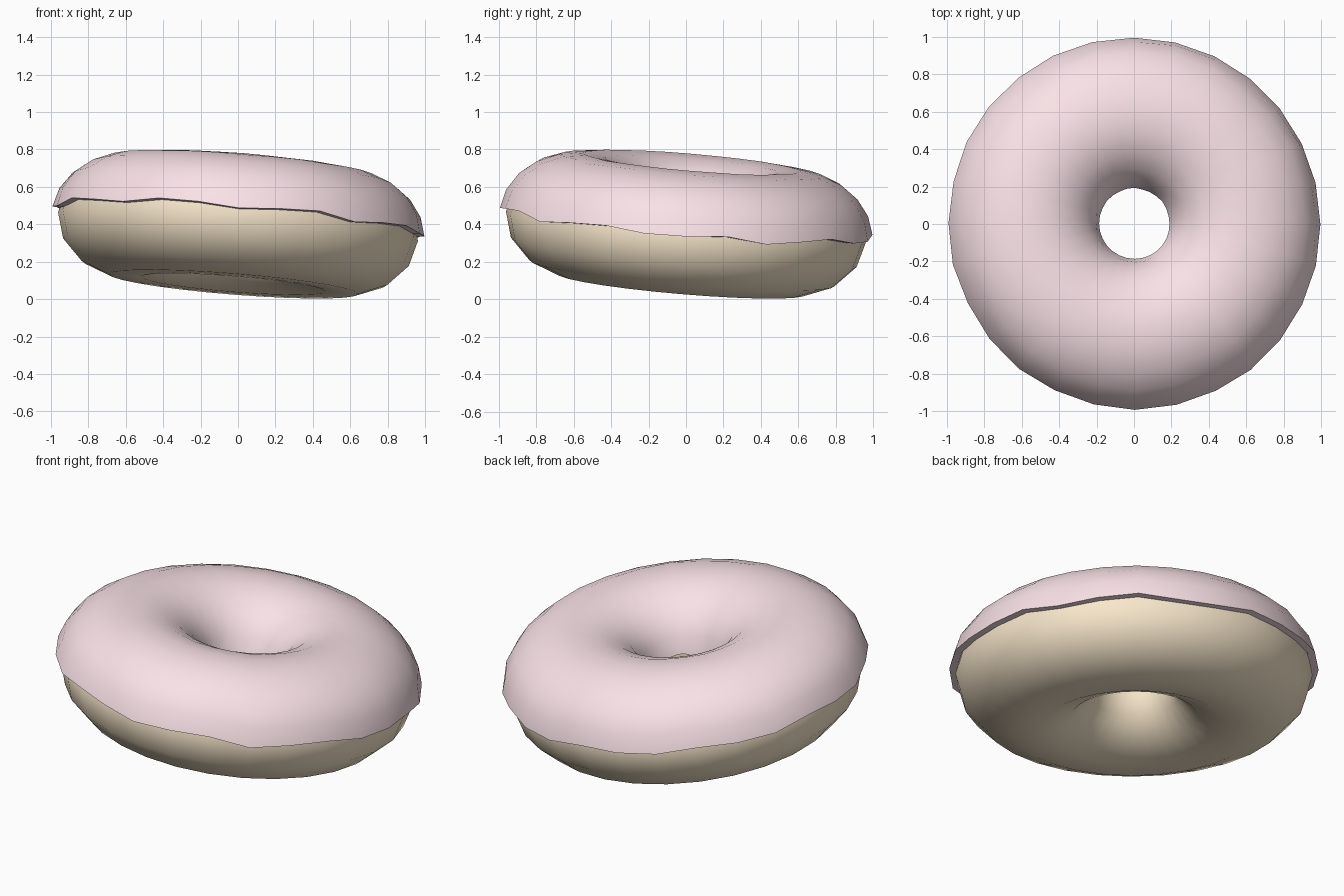
import bpy, bmesh, math, random
from mathutils import Vector

if "Cube" in bpy.data.objects:
    bpy.data.objects.remove(bpy.data.objects["Cube"])

random.seed(4)
SEG, MAJOR = 28, 0.58
# gentle lean of the whole doughnut
TILT = Vector((0, 0, 1)).rotation_difference(Vector((0.08, 0.085, 1))).to_matrix().to_4x4()
TILT.translation = (0, 0, 0.387)


def ring_mesh(name, section, color):
    """Sweep a closed cross-section, given per step as (radius, z), round the z axis."""
    bm = bmesh.new()
    rings = []
    for i in range(SEG):
        a = 2 * math.pi * i / SEG
        rings.append([bm.verts.new((r * math.cos(a), r * math.sin(a), z)) for r, z in section(i)])
    n = len(rings[0])
    for i in range(SEG):
        p, q = rings[i], rings[(i + 1) % SEG]
        for j in range(n):
            k = (j + 1) % n
            bm.faces.new((p[j], q[j], q[k], p[k]))
    bmesh.ops.transform(bm, matrix=TILT, verts=bm.verts)
    bmesh.ops.recalc_face_normals(bm, faces=bm.faces)
    mesh = bpy.data.meshes.new(name)
    bm.to_mesh(mesh)
    bm.free()
    obj = bpy.data.objects.new(name, mesh)
    bpy.context.collection.objects.link(obj)
    mat = bpy.data.materials.new(name)
    mat.diffuse_color = color
    mat.use_nodes = True
    mat.node_tree.nodes["Principled BSDF"].inputs["Base Color"].default_value = mat.diffuse_color
    mesh.materials.append(mat)
    bpy.ops.object.select_all(action='DESELECT')
    obj.select_set(True)
    bpy.context.view_layer.objects.active = obj
    bpy.ops.object.shade_smooth_by_angle(angle=math.radians(50))
    return obj


def oval(a, rx, rz):
    return MAJOR + rx * math.cos(a), rz * math.sin(a)


# Dough: flattened torus
def dough_section(i):
    return [oval(2 * math.pi * j / 14, 0.385, 0.317) for j in range(14)]


# Icing: shell over the upper half with a slightly wavy rim
def icing_section(i):
    start = math.radians(5 + 2.5 * math.sin(9 * 2 * math.pi * i / SEG) + random.uniform(-1, 1))
    end = math.pi - math.radians(5 + random.uniform(-2, 2))
    angles = [start + (end - start) * j / 10 for j in range(11)]
    outer = [oval(a, 0.419 if a < math.pi / 2 else 0.392, 0.346) for a in angles]
    inner = [oval(a, 0.379, 0.309) for a in angles]
    return outer + inner[::-1]


ring_mesh("dough", dough_section, (0.94, 0.80, 0.60, 1))
ring_mesh("icing", icing_section, (0.95, 0.76, 0.80, 1))
